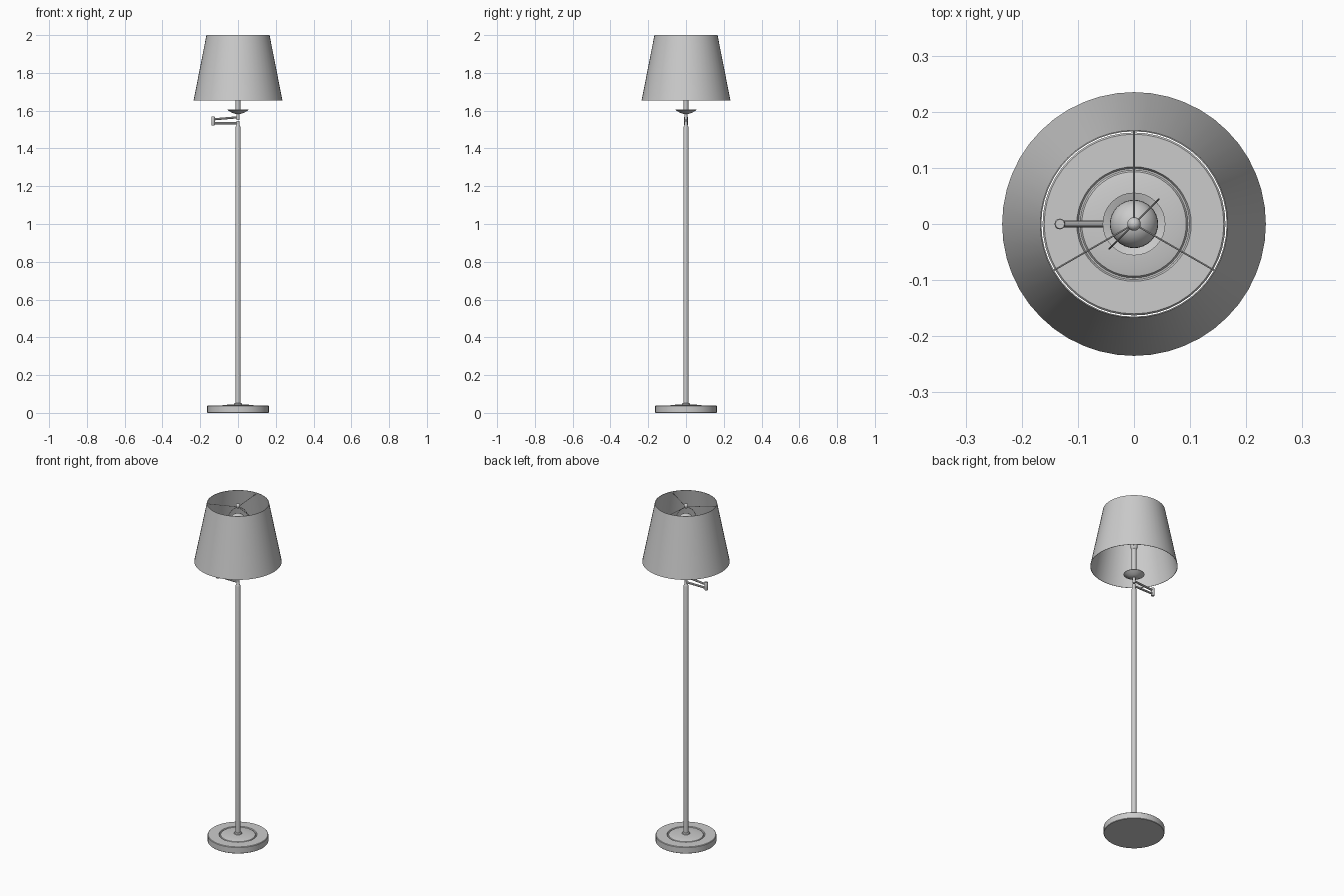
import bpy, bmesh, math
from mathutils import Vector

if "Cube" in bpy.data.objects:
    bpy.data.objects.remove(bpy.data.objects["Cube"])

grey = bpy.data.materials.new("light_grey")
grey.diffuse_color = (0.6, 0.6, 0.6, 1)
grey.use_nodes = True
grey.node_tree.nodes["Principled BSDF"].inputs["Base Color"].default_value = grey.diffuse_color


def finish(name, bm):
    bmesh.ops.remove_doubles(bm, verts=bm.verts, dist=1e-6)
    bmesh.ops.recalc_face_normals(bm, faces=bm.faces)
    me = bpy.data.meshes.new(name)
    bm.to_mesh(me)
    bm.free()
    me.materials.append(grey)
    ob = bpy.data.objects.new(name, me)
    bpy.context.collection.objects.link(ob)
    for p in me.polygons:
        p.use_smooth = True
    me.set_sharp_from_angle(angle=math.radians(35))
    return ob


def lathe(name, profile, sides=32, centre=(0, 0), closed=False):
    """Revolve (radius, height) points about a vertical axis."""
    bm = bmesh.new()
    pts = list(profile) + ([profile[0]] if closed else [])
    rings = []
    for r, z in pts:
        if r < 1e-6:
            rings.append([bm.verts.new((centre[0], centre[1], z))] * sides)
        else:
            rings.append([bm.verts.new((centre[0] + r * math.cos(2 * math.pi * i / sides),
                                        centre[1] + r * math.sin(2 * math.pi * i / sides), z))
                          for i in range(sides)])
    for a, b in zip(rings, rings[1:]):
        for i in range(sides):
            j = (i + 1) % sides
            quad = list(dict.fromkeys([a[i], a[j], b[j], b[i]]))
            if len(quad) > 2:
                bm.faces.new(quad)
    return finish(name, bm)


def tube(name, points, radius, sides=10):
    """Sweep a round section along a path lying in a vertical plane."""
    pts = [Vector(p) for p in points]
    flat = max((p - pts[0] for p in pts), key=lambda v: v.xy.length)
    side = Vector((-flat.y, flat.x, 0)).normalized()
    bm = bmesh.new()
    rings = []
    for k, p in enumerate(pts):
        d = (pts[min(k + 1, len(pts) - 1)] - pts[max(k - 1, 0)]).normalized()
        up = d.cross(side)
        rings.append([bm.verts.new(p + radius * (side * math.cos(t) + up * math.sin(t)))
                      for t in (2 * math.pi * i / sides for i in range(sides))])
    for a, b in zip(rings, rings[1:]):
        for i in range(sides):
            j = (i + 1) % sides
            bm.faces.new((a[i], a[j], b[j], b[i]))
    bm.faces.new(rings[0])
    bm.faces.new(rings[-1])
    return finish(name, bm)


def ball(r, z, n=12):
    return [(r * math.sin(math.pi * i / n), z - r * math.cos(math.pi * i / n))
            for i in range(n + 1)]


# Round base with a low dome in its middle
lathe("base", [(0, 0), (0.161, 0), (0.163, 0.002), (0.163, 0.036), (0.160, 0.039),
               (0.102, 0.039), (0.099, 0.034), (0.096, 0.034), (0.093, 0.038),
               (0.08, 0.041), (0.05, 0.044), (0.02, 0.045), (0, 0.045)], 48)

# Pole with collars at both ends
lathe("pole", [(0, 0.04), (0.022, 0.044), (0.02, 0.05), (0.0135, 0.053), (0.0135, 1.51),
               (0.011, 1.518), (0.0085, 1.522), (0.0085, 1.544), (0, 1.546)], 24)

# Swing arm: two rods, outer hinge and the upper pivot
tube("lower_arm", [(0, 0, 1.533), (-0.132, 0, 1.533)], 0.006)
tube("upper_arm", [(-0.132, 0, 1.554), (0, 0, 1.565)], 0.006)
lathe("arm_hinge", [(0, 1.521), (0.008, 1.521), (0.0095, 1.524), (0.0095, 1.566),
                    (0.008, 1.569), (0, 1.569)], 20, (-0.132, 0))
lathe("upper_pivot", [(0, 1.549), (0.0085, 1.551), (0.0085, 1.588), (0, 1.588)], 20)

# Dish under the lamp holder
lathe("dish", [(0, 1.582), (0.015, 1.583), (0.03, 1.588), (0.045, 1.597), (0.056, 1.604),
               (0.056, 1.606), (0.044, 1.602), (0.03, 1.596), (0, 1.594)], 32)

# Upright post, lamp socket and bulb
lathe("post", [(0, 1.59), (0.0125, 1.59), (0.0125, 1.765), (0, 1.765)], 24)
lathe("socket", [(0, 1.76), (0.014, 1.76), (0.02, 1.772), (0.02, 1.82), (0, 1.82)], 24)
lathe("bulb", [(0, 1.815), (0.015, 1.815), (0.016, 1.835), (0.022, 1.85)]
      + [(r, z) for r, z in ball(0.043, 1.895, 16) if z > 1.862], 32)

# Wire harp around the bulb, on the diagonal
harp = []
for i in range(33):
    t = -math.pi / 2 + 2 * math.pi * i / 32
    w = 0.063 * math.cos(t)
    c = math.sqrt(0.5)
    harp.append((w * c, w * c, 1.872 + 0.104 * math.sin(t)))
tube("harp", harp, 0.0015, 8)

# Shade with its three-armed spider and finial
lathe("shade", [(0.235, 1.655), (0.167, 2.0), (0.165, 2.0), (0.233, 1.655)], 48, closed=True)
for n, deg in enumerate((90, 210, 330)):
    a = math.radians(deg)
    tube(f"spider_arm_{n + 1}", [(0, 0, 1.978),
         (0.167 * math.cos(a), 0.167 * math.sin(a), 1.99)], 0.0015, 8)
lathe("finial", [(0, 1.972), (0.008, 1.972), (0.008, 1.978)]
      + [(r, z) for r, z in ball(0.012, 1.986) if z > 1.978], 20)
